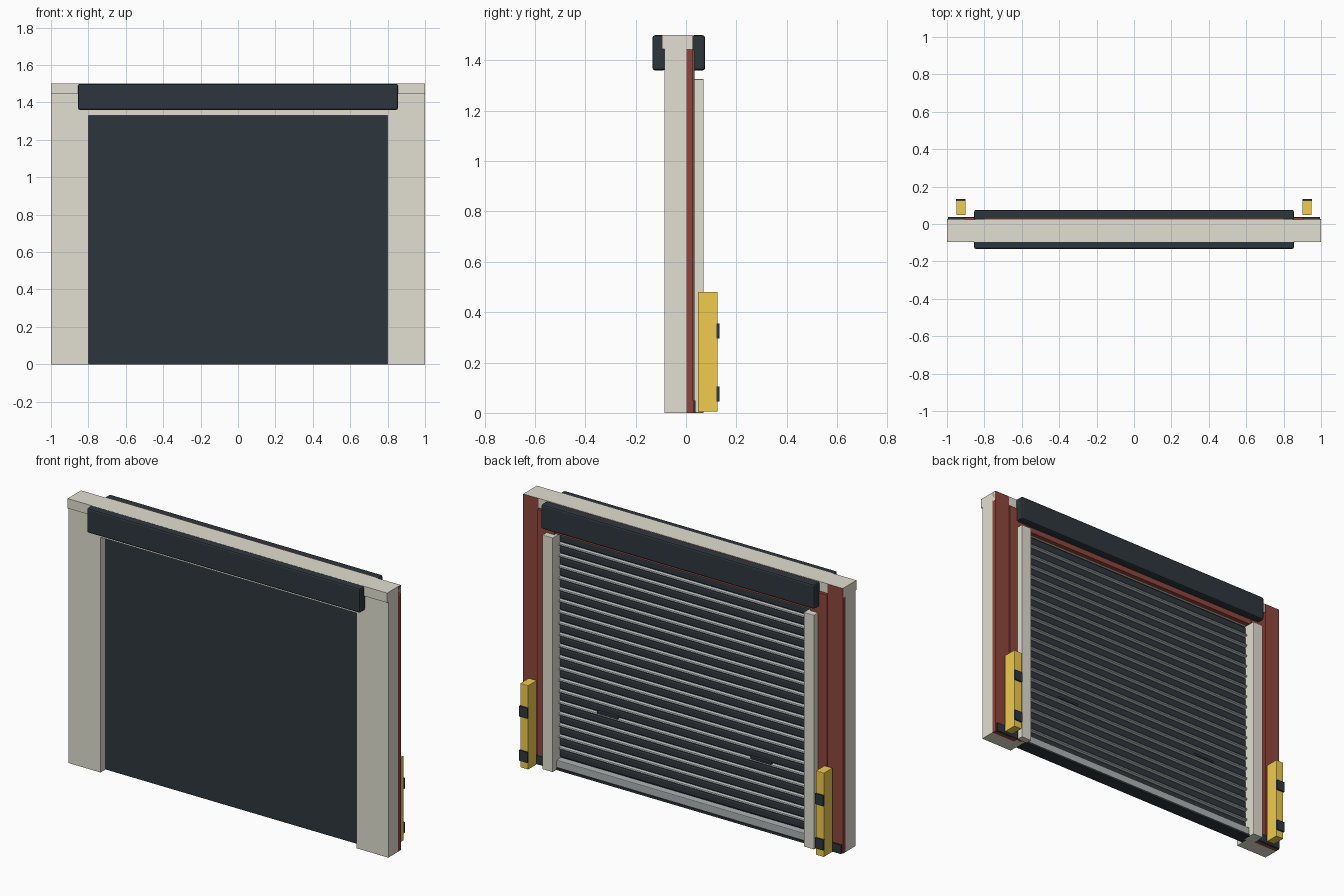
import bpy, bmesh, math

if "Cube" in bpy.data.objects:
    bpy.data.objects.remove(bpy.data.objects["Cube"])


def material(name, rgb):
    m = bpy.data.materials.new(name)
    m.diffuse_color = (*rgb, 1)
    m.use_nodes = True
    m.node_tree.nodes["Principled BSDF"].inputs["Base Color"].default_value = m.diffuse_color
    return m


CONCRETE = material("concrete", (0.76, 0.74, 0.64))
RED = material("red_steel", (0.27, 0.062, 0.045))
DARK = material("dark_steel", (0.027, 0.037, 0.045))
GREY = material("grey_steel", (0.42, 0.45, 0.45))
YELLOW = material("yellow", (0.88, 0.60, 0.075))


def finish(name, bm, mat, bevel=0):
    bmesh.ops.recalc_face_normals(bm, faces=bm.faces)
    me = bpy.data.meshes.new(name)
    bm.to_mesh(me)
    bm.free()
    me.materials.append(mat)
    ob = bpy.data.objects.new(name, me)
    bpy.context.collection.objects.link(ob)
    if bevel:
        b = ob.modifiers.new("bevel", 'BEVEL')
        b.width = bevel
        b.segments = 2
    return ob


def box(name, x, y, z, mat, bevel=0):
    bm = bmesh.new()
    bmesh.ops.create_cube(bm, size=1)
    for v in bm.verts:
        v.co = [(a + b) / 2 + c * (b - a) for c, (a, b) in zip(v.co, (x, y, z))]
    return finish(name, bm, mat, bevel)


def pair(name, x, y, z, mat, bevel=0):
    box("right_" + name, x, y, z, mat, bevel)
    box("left_" + name, (-x[1], -x[0]), y, z, mat, bevel)


def strips(name, profile, starts, half, mat):
    # repeated (y, z) cross-section extruded along x
    bm = bmesh.new()
    for z0 in starts:
        f = bm.faces.new([bm.verts.new((-half, y, z0 + z)) for y, z in profile])
        ext = bmesh.ops.extrude_face_region(bm, geom=[f])
        for v in ext["geom"]:
            if isinstance(v, bmesh.types.BMVert):
                v.co.x = half
    return finish(name, bm, mat)


# Concrete surround
pair("concrete_jamb", (0.8, 1), (-0.085, 0.002), (0, 1.445), CONCRETE)
box("concrete_header", (-0.8, 0.8), (-0.085, 0.002), (1.33, 1.445), CONCRETE)
box("top_lintel", (-1, 1), (-0.095, 0.025), (1.445, 1.5), CONCRETE)

# Red steel backing: outer panels, raised inner frame, head
pair("red_outer_panel", (0.905, 1), (0.002, 0.027), (0, 1.499), RED)
pair("red_inner_frame", (0.8, 0.905), (0.002, 0.034), (0, 1.44), RED)
box("red_head_frame", (-0.8, 0.8), (0.002, 0.03), (1.33, 1.499), RED)

# Threshold strip at the foot of the frame
pair("kick_strip", (0.8, 0.995), (0.022, 0.037), (0, 0.05), DARK)
box("threshold_seal", (-0.8, 0.8), (-0.04, 0.037), (0, 0.012), DARK)

# Shutter curtain: flat front sheet, slats and joint ribs on the back
box("curtain_sheet", (-0.8, 0.8), (-0.04, -0.01), (0.012, 1.33), DARK)
N, Z0 = 20, 0.05
P = (1.33 - Z0) / N
starts = [Z0 + i * P for i in range(N)]
strips("curtain_slats", [(-0.012, 0), (-0.002, 0.008), (0.004, P * 0.3),
       (0.004, P * 0.7), (-0.002, P - 0.008), (-0.012, P)], starts, 0.8, DARK)
rib = [(-0.005 + 0.021 * math.sin(math.pi * i / 6), -0.011 * math.cos(math.pi * i / 6))
       for i in range(7)]
strips("curtain_ribs", rib, starts[1:], 0.8, GREY)
box("bottom_bar", (-0.795, 0.795), (-0.02, 0.034), (0.012, 0.055), GREY, 0.004)
for s, x in (("right", 0.48), ("left", -0.48)):
    box(s + "_lift_handle", (x - 0.065, x + 0.065), (0, 0.02), (0.376, 0.39), DARK, 0.003)

# Side guide rails
pair("guide_rail", (0.785, 0.85), (-0.01, 0.07), (0, 1.325), CONCRETE, 0.002)

# Hood on both sides of the header
box("front_hood", (-0.855, 0.855), (-0.133, -0.08), (1.36, 1.4995), DARK, 0.01)
box("rear_hood", (-0.855, 0.855), (0.022, 0.076), (1.36, 1.4995), DARK, 0.01)

# Yellow bumpers with dark bands
pair("bumper_post", (0.9, 0.95), (0.047, 0.125), (0.005, 0.48), YELLOW, 0.002)
for n, z in (("lower", 0.045), ("upper", 0.295)):
    pair(n + "_bumper_band", (0.9, 0.951), (0.122, 0.133), (z, z + 0.06), DARK)
